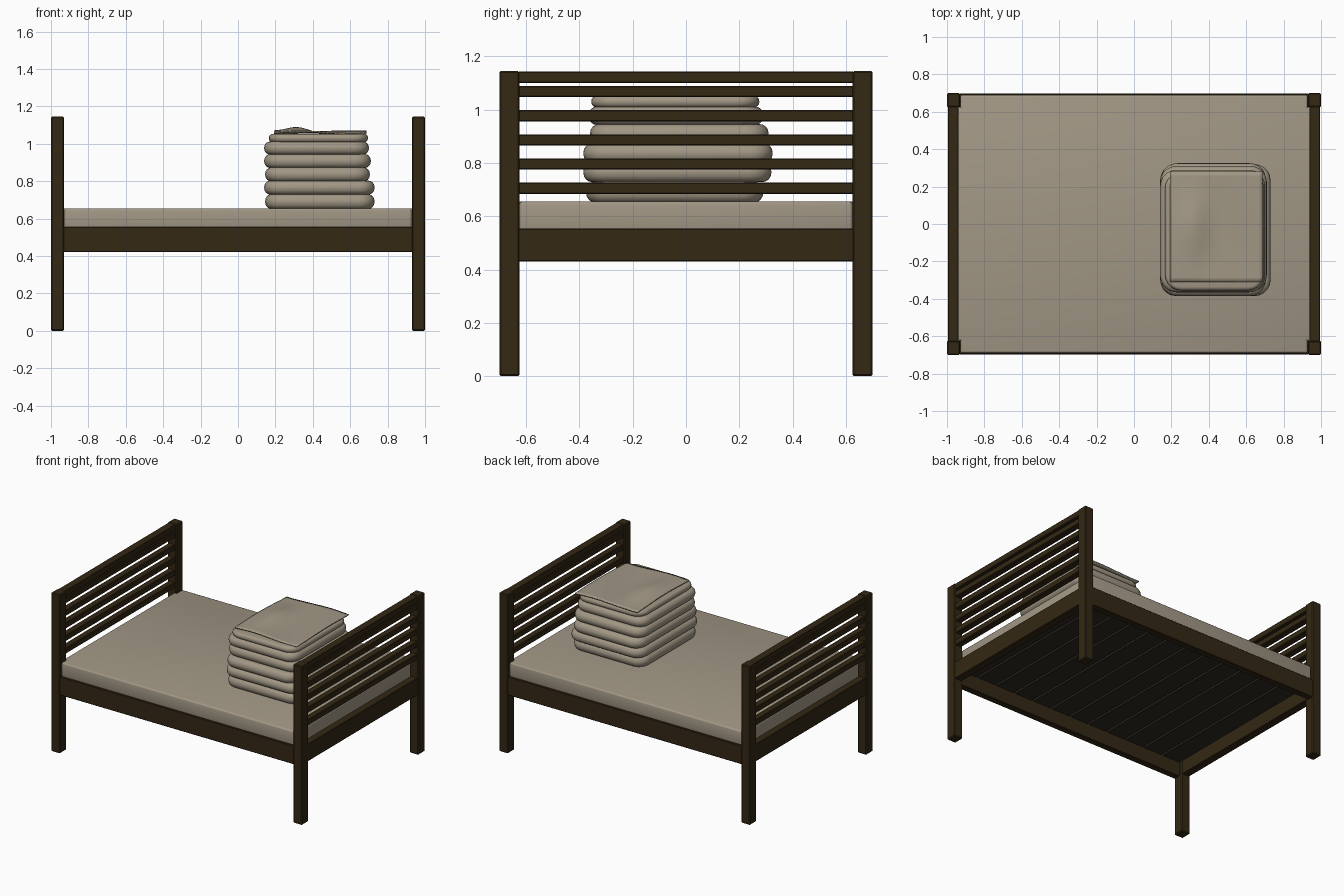
import bpy
import bmesh
import math

default = bpy.data.objects.get("Cube")
if default:
    bpy.data.objects.remove(default, do_unlink=True)


def material(name, rgb):
    mat = bpy.data.materials.new(name)
    mat.use_nodes = True
    color = (*rgb, 1)
    mat.diffuse_color = color
    mat.node_tree.nodes["Principled BSDF"].inputs["Base Color"].default_value = color
    return mat


WOOD = material("dark wood", (0.033, 0.021, 0.007))
SLAT = material("slat wood", (0.030, 0.023, 0.016))
FABRIC = material("beige fabric", (0.36, 0.31, 0.235))


def finish(name, bm, mat, smooth=False):
    mesh = bpy.data.meshes.new(name)
    bm.to_mesh(mesh)
    bm.free()
    mesh.materials.append(mat)
    obj = bpy.data.objects.new(name, mesh)
    bpy.context.collection.objects.link(obj)
    if smooth:
        bpy.ops.object.select_all(action="DESELECT")
        obj.select_set(True)
        bpy.context.view_layer.objects.active = obj
        bpy.ops.object.shade_smooth_by_angle(angle=math.radians(50))
    return obj


def box(name, x, y, z, mat, bevel=0.004, segments=1, corner=0):
    """Box spanning the given ranges, with optional rounded upright corners."""
    bm = bmesh.new()
    bmesh.ops.create_cube(bm, size=1)
    for v in bm.verts:
        v.co = [(a + b) / 2 + c * (b - a) for (a, b), c in zip((x, y, z), v.co)]
    if corner:
        upright = [e for e in bm.edges if abs(e.verts[0].co.z - e.verts[1].co.z) > 0.001]
        bmesh.ops.bevel(bm, geom=upright, offset=corner, segments=5, profile=0.5, affect="EDGES")
        edges = [e for e in bm.edges if abs(e.verts[0].co.z - e.verts[1].co.z) < 0.001]
    else:
        edges = bm.edges[:]
    bmesh.ops.bevel(bm, geom=edges, offset=bevel, segments=segments, profile=0.5, affect="EDGES")
    return finish(name, bm, mat, smooth=segments > 1)


def span(side, a, b):
    return tuple(sorted((side * a, side * b)))


# Corner posts, side rails, end rails and end bars
for sx, end in ((-1, "right"), (1, "left")):
    for sy, face in ((-1, "front"), (1, "back")):
        box(f"{end}_{face}_post", span(sx, 0.93, 1), span(sy, 0.625, 0.7), (0, 1.145), WOOD, 0.006)
    box(f"{end}_end_rail", span(sx, 0.937, 0.995), (-0.63, 0.63), (0.43, 0.555), WOOD)
    box(f"{end}_top_rail", span(sx, 0.937, 0.995), (-0.63, 0.63), (1.1, 1.143), WOOD)
    for i in range(5):
        z = 0.705 + 0.0907 * i
        box(f"{end}_bar_{i + 1}", span(sx, 0.942, 0.99), (-0.63, 0.63), (z - 0.021, z + 0.021), WOOD)
for sy, face in ((-1, "front"), (1, "back")):
    box(f"{face}_side_rail", (-0.935, 0.935), span(sy, 0.65, 0.697), (0.42, 0.555), WOOD)

# Slats under the mattress
COUNT = 12
pitch = 1.88 / COUNT
for i in range(COUNT):
    x = -0.94 + pitch * i
    box(f"slat_{i + 1}", (x + 0.007, x + pitch - 0.007), (-0.66, 0.66), (0.525, 0.55), SLAT, 0.002)

# Mattress
box("mattress", (-0.945, 0.945), (-0.625, 0.625), (0.545, 0.655), FABRIC, 0.012, 3)
box("mattress_sides", (-0.928, 0.928), (-0.69, 0.69), (0.55, 0.655), FABRIC, 0.012, 3)

# Stack of folded blankets: x range, y range, z range
layers = [
    ((0.145, 0.73), (-0.375, 0.29), (0.65, 0.732)),
    ((0.14, 0.73), (-0.385, 0.32), (0.728, 0.803)),
    ((0.145, 0.705), (-0.385, 0.325), (0.798, 0.874)),
    ((0.14, 0.71), (-0.36, 0.31), (0.87, 0.946)),
    ((0.14, 0.70), (-0.365, 0.29), (0.942, 1.012)),
    ((0.165, 0.695), (-0.355, 0.275), (1.008, 1.052)),
]
for i, (x, y, z) in enumerate(layers):
    box(f"folded_blanket_{i + 1}", x, y, z, FABRIC, (z[1] - z[0]) * 0.46, 4, corner=0.085)

# Loose rumpled sheet on top of the stack
bm = bmesh.new()
bmesh.ops.create_grid(bm, x_segments=24, y_segments=24, size=0.5)
for v in bm.verts:
    x, y = 0.44 + v.co.x * 0.495, -0.015 + v.co.y * 0.59
    bump = 0.027 * math.exp(-((x - 0.32) / 0.08) ** 2 - (y / 0.17) ** 2)
    wave = 0.006 * math.sin(11 * x + 7 * y)
    v.co = (x, y, 1.064 + bump + wave)
sheet = finish("loose_sheet", bm, FABRIC, smooth=True)
solid = sheet.modifiers.new("thickness", "SOLIDIFY")
solid.thickness = 0.008
